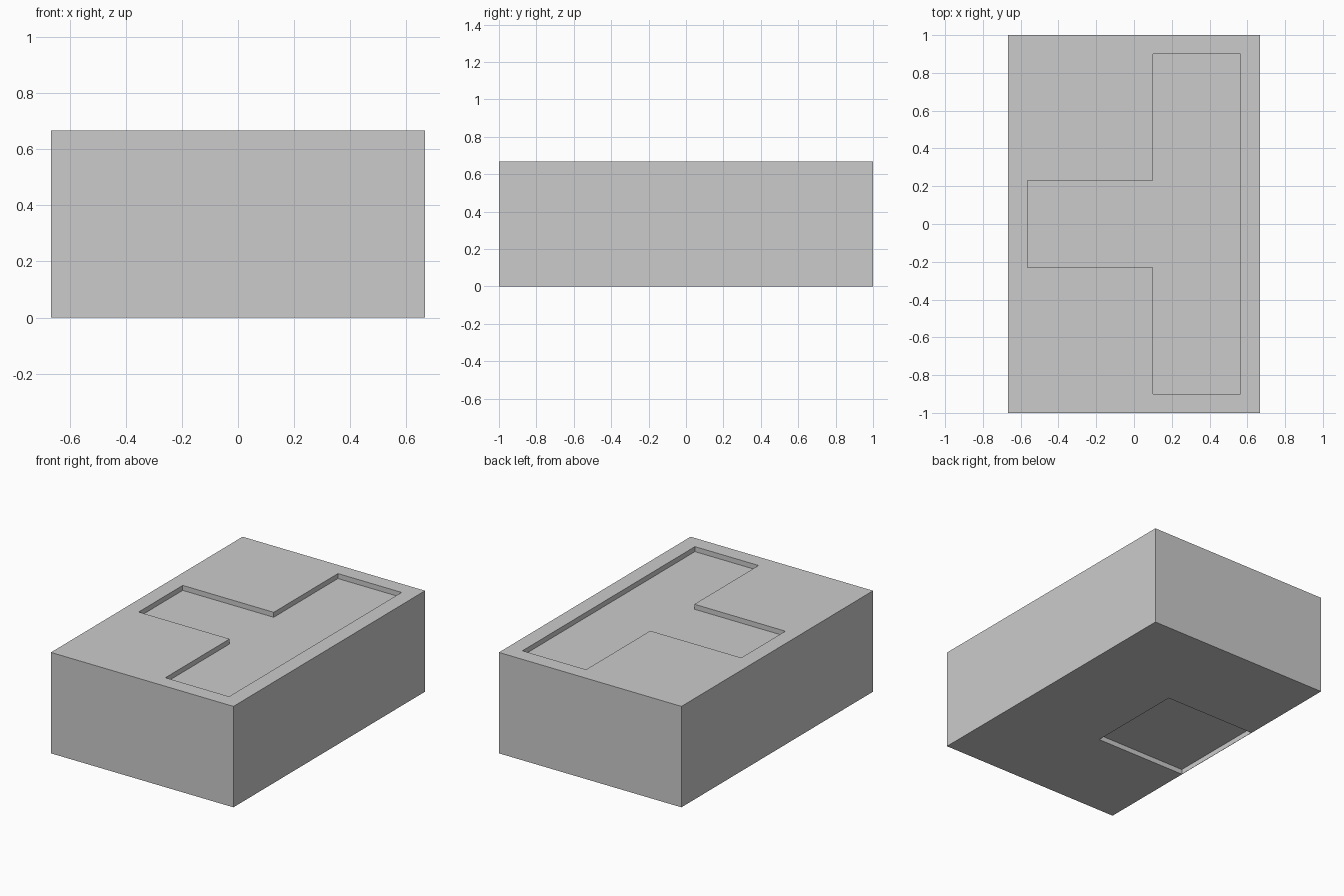
import bpy, bmesh

if "Cube" in bpy.data.objects:
    bpy.data.objects.remove(bpy.data.objects["Cube"])


def prism(name, outline, z0, z1):
    """Extrude a counter-clockwise xy outline from z0 to z1."""
    bm = bmesh.new()
    base = bm.faces.new([bm.verts.new((x, y, z0)) for x, y in outline])
    top = bmesh.ops.extrude_face_region(bm, geom=[base])["geom"]
    for v in top:
        if isinstance(v, bmesh.types.BMVert):
            v.co.z = z1
    bmesh.ops.recalc_face_normals(bm, faces=bm.faces)
    mesh = bpy.data.meshes.new(name)
    bm.to_mesh(mesh)
    bm.free()
    obj = bpy.data.objects.new(name, mesh)
    bpy.context.collection.objects.link(obj)
    return obj


def rect(x0, x1, y):
    return [(x0, -y), (x1, -y), (x1, y), (x0, y)]


def carve(target, cutter):
    """Subtract the cutter, apply, and remove it."""
    cutter.hide_render = True
    mod = target.modifiers.new("carve", 'BOOLEAN')
    mod.operation = 'DIFFERENCE'
    mod.solver = 'EXACT'
    mod.object = cutter
    bpy.context.view_layer.objects.active = target
    bpy.ops.object.modifier_apply(modifier=mod.name)
    bpy.data.objects.remove(cutter)


W, H, DEPTH = 2 / 3, 2 / 3, 0.033

# Solid block
block = prism("block", rect(-W, W, 1), 0, H)

# T-shaped recess in the top
half = [(-0.565, 0.23), (0.10, 0.23), (0.10, 0.90), (0.565, 0.90)]
tee = [(x, -y) for x, y in half] + half[::-1]
carve(block, prism("top_recess", tee, H - DEPTH, H + 0.1))

# Square recess underneath, leaving a paper-thin lip at the left side
carve(block, prism("bottom_recess", rect(-W + 0.002, 0, 1 / 3), -0.1, DEPTH))
